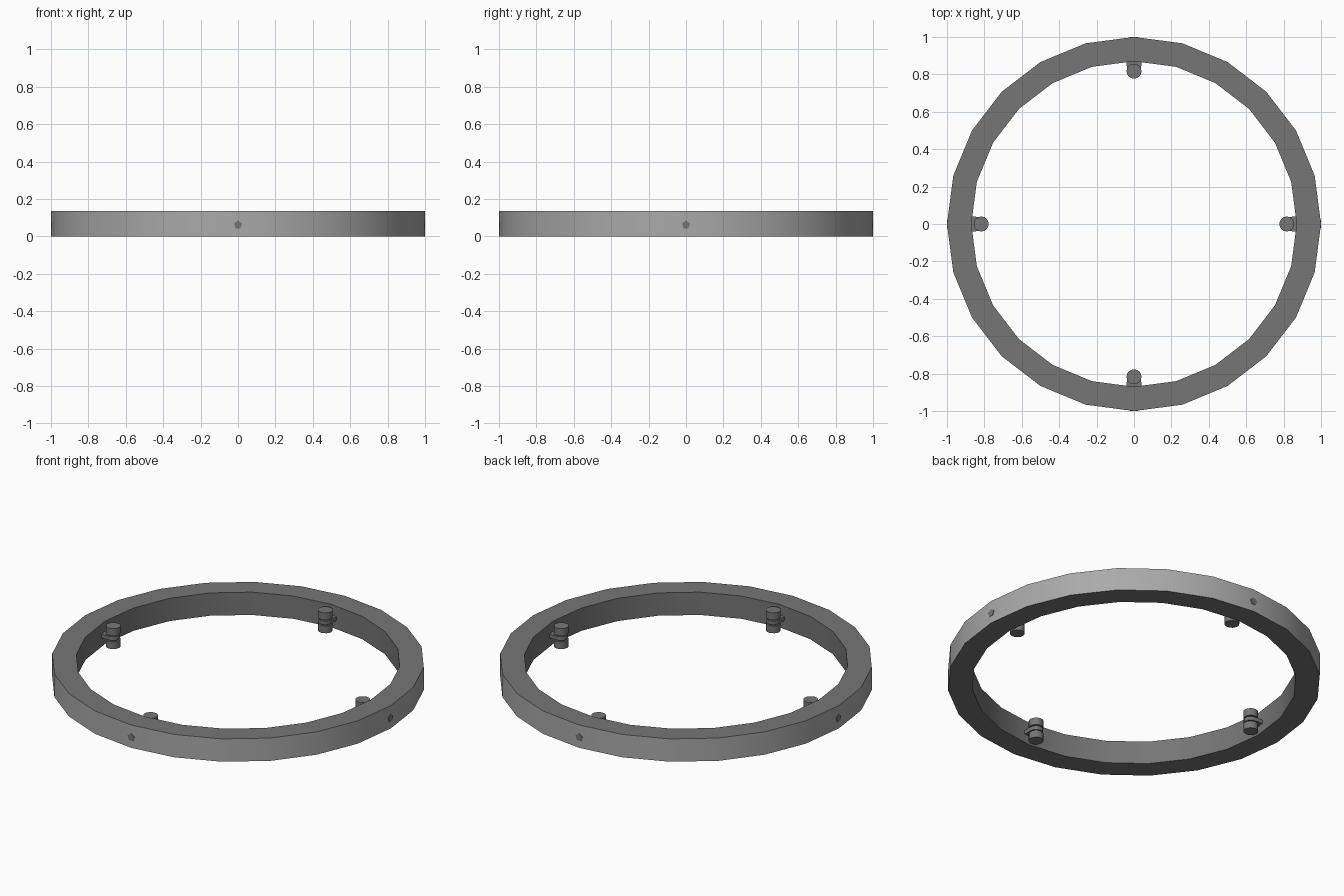
import bpy, bmesh, math
from mathutils import Matrix, Vector

if "Cube" in bpy.data.objects:
    bpy.data.objects.remove(bpy.data.objects["Cube"])


def material(name, v):
    m = bpy.data.materials.new(name)
    m.diffuse_color = (v, v, v, 1)
    m.use_nodes = True
    m.node_tree.nodes["Principled BSDF"].inputs["Base Color"].default_value = m.diffuse_color
    return m


LIGHT = material("light grey", 0.40)
DARK = material("dark grey", 0.18)


def make_object(name, bm, mats, smooth_angle=30):
    bmesh.ops.recalc_face_normals(bm, faces=bm.faces)
    mesh = bpy.data.meshes.new(name)
    bm.to_mesh(mesh)
    bm.free()
    for m in mats:
        mesh.materials.append(m)
    obj = bpy.data.objects.new(name, mesh)
    bpy.context.collection.objects.link(obj)
    bpy.ops.object.select_all(action='DESELECT')
    obj.select_set(True)
    bpy.context.view_layer.objects.active = obj
    bpy.ops.object.shade_smooth_by_angle(angle=math.radians(smooth_angle))
    return obj


def lathe(bm, profile, sides, closed, centre=(0, 0, 0)):
    """Revolve (radius, z) points about a vertical axis."""
    rings = [[bm.verts.new(Vector(centre) + Vector((
        r * math.cos(2 * math.pi * i / sides),
        r * math.sin(2 * math.pi * i / sides), z))) for i in range(sides)]
        for r, z in profile]
    n = len(rings)
    for k in range(n if closed else n - 1):
        a, b = rings[k], rings[(k + 1) % n]
        for i in range(sides):
            j = (i + 1) % sides
            bm.faces.new((a[i], a[j], b[j], b[i]))
    if not closed:
        bm.faces.new(rings[0])
        bm.faces.new(rings[-1])


# 24-sided hoop, lighter on its outer wall
OUTER, INNER, HEIGHT = 1.0, 0.87, 0.135
bm = bmesh.new()
lathe(bm, [(OUTER, 0), (OUTER, HEIGHT), (INNER, HEIGHT), (INNER, 0)], 24, True)
for f in bm.faces:
    c = f.calc_center_median()
    f.material_index = 0 if math.hypot(c.x, c.y) > 0.96 else 1
make_object("ring", bm, [LIGHT, DARK])

PEG = 0.817
for k, side in enumerate(("right", "back", "left", "front")):
    turn = Matrix.Rotation(k * math.pi / 2, 4, 'Z')

    # upright grooved peg
    bm = bmesh.new()
    lathe(bm, [(0.04, 0.002), (0.04, 0.045), (0.028, 0.045), (0.028, 0.08),
               (0.04, 0.08), (0.04, 0.123)], 16, False, (PEG, 0, 0))
    bm.transform(turn)
    make_object("peg_" + side, bm, [DARK])

    # flat round-ended bracket from the peg groove into the ring
    bm = bmesh.new()
    outline = [(0.89, -0.04), (0.89, 0.04)]
    for i in range(9):
        a = math.pi / 2 + math.pi * i / 8
        outline.append((PEG + 0.038 * math.cos(a), 0.038 * math.sin(a)))
    face = bm.faces.new([bm.verts.new((x, y, 0.051)) for x, y in outline])
    ext = bmesh.ops.extrude_face_region(bm, geom=[face])["geom"]
    bmesh.ops.translate(bm, vec=(0, 0, 0.023),
                        verts=[g for g in ext if isinstance(g, bmesh.types.BMVert)])
    bm.transform(turn)
    make_object("bracket_" + side, bm, [DARK])

    # five-sided pin whose end shows on the outer wall
    bm = bmesh.new()
    lathe(bm, [(0.023, 0.88), (0.023, 1.001)], 5, False)
    bm.transform(turn @ Matrix.Translation((0, 0, 0.062))
                 @ Matrix.Rotation(math.pi / 2, 4, 'Y')
                 @ Matrix.Rotation(math.pi, 4, 'Z'))
    make_object("pin_" + side, bm, [DARK])
